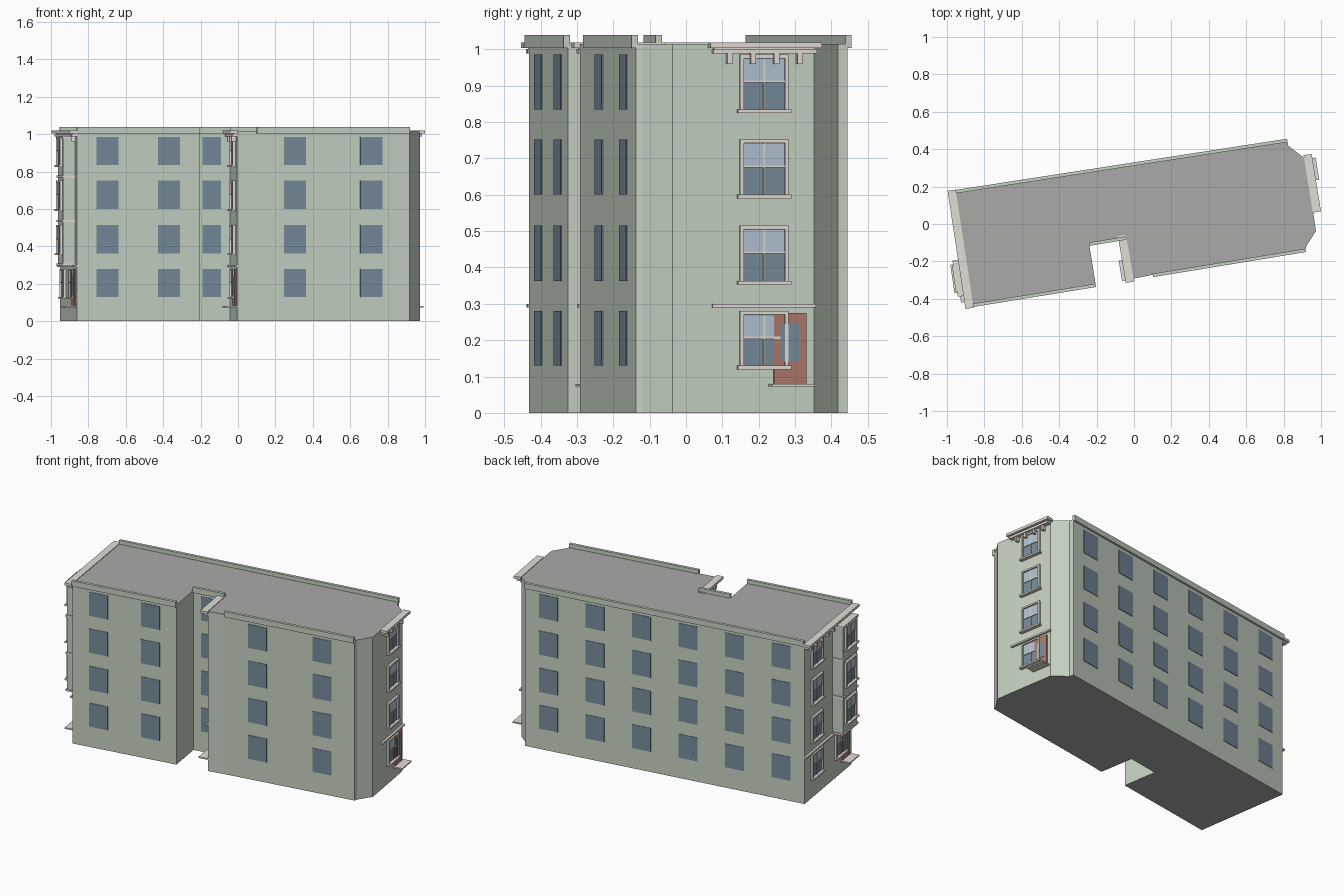
import bpy, bmesh
from mathutils import Vector

if "Cube" in bpy.data.objects:
    bpy.data.objects.remove(bpy.data.objects["Cube"])

def mat(name, r, g, b):
    m = bpy.data.materials.new(name)
    m.diffuse_color = (r, g, b, 1)
    m.use_nodes = True
    m.node_tree.nodes["Principled BSDF"].inputs["Base Color"].default_value = m.diffuse_color
    return m

GREEN = mat("green_paint", 0.56, 0.64, 0.54)
ROOF = mat("roof_grey", 0.40, 0.41, 0.39)
TRIM = mat("beige_trim", 0.76, 0.72, 0.66)
DARK = mat("dark_glass", 0.18, 0.26, 0.33)
LIGHT = mat("light_glass", 0.44, 0.54, 0.65)
RED = mat("red_door", 0.42, 0.19, 0.15)

# footprint corners, counter-clockwise
P = dict(A=(-.953, .17), B=(-.862, -.432), C=(-.205, -.325), D=(-.24, -.105),
         E=(-.042, -.072), F=(-.005, -.292), F2=(.10, -.272), G=(.917, -.138),
         G2=(.92, -.12), H=(.973, -.037), K=(.956, .075), I=(.911, .352),
         J2=(.825, .418), J=(.82, .444))
P = {k: Vector((x, y, 0)) for k, (x, y) in P.items()}
TOP = 1.015
FLOORS = [(.13, .28), (.363, .515), (.6, .752), (.835, .985)]

# main body with grey roof
bm = bmesh.new()
f = bm.faces.new([bm.verts.new(p) for p in P.values()])
ext = bmesh.ops.extrude_face_region(bm, geom=[f])
for v in ext["geom"]:
    if isinstance(v, bmesh.types.BMVert):
        v.co.z = TOP
bmesh.ops.recalc_face_normals(bm, faces=bm.faces)
for f in bm.faces:
    f.material_index = 1 if abs(f.normal.z) > .5 else 0
me = bpy.data.meshes.new("building_body")
bm.to_mesh(me)
bm.free()
me.materials.append(GREEN)
me.materials.append(ROOF)
bpy.context.collection.objects.link(bpy.data.objects.new("building_body", me))

parts = {}

class Wall:
    """Places boxes on a wall: s along it, z up, d outward."""
    def __init__(self, a, b, label):
        self.o, self.label = P[a], label
        self.len = (P[b] - P[a]).length
        self.u = (P[b] - P[a]).normalized()
        self.n = Vector((self.u.y, -self.u.x, 0))

    def box(self, part, m, s0, s1, z0, z1, d0, d1):
        b, _ = parts.setdefault(self.label + "_" + part, (bmesh.new(), m))
        vs = [b.verts.new(self.o + self.u * s + self.n * d + Vector((0, 0, z)))
              for z in (z0, z1) for s, d in ((s0, d0), (s0, d1), (s1, d1), (s1, d0))]
        fs = [b.faces.new([vs[i] for i in q]) for q in
              ((0, 1, 2, 3), (4, 5, 6, 7), (0, 1, 5, 4), (1, 2, 6, 5), (2, 3, 7, 6), (3, 0, 4, 7))]
        bmesh.ops.recalc_face_normals(b, faces=fs)

    # trimmed sash window
    def sash(self, c, w, z0, z1, d):
        t, h, mid = .01, w / 2, z0 + (z1 - z0) * .54
        self.box("lower_glass", DARK, c - h, c + h, z0, mid, d - .002, d + .004)
        self.box("upper_glass", LIGHT, c - h + .006, c + h - .006, mid, z1 - .004, d - .002, d + .006)
        self.box("upper_sash", DARK, c - h, c + h, mid, z1, d - .002, d + .005)
        for x in (c - h, c + h):
            self.box("window_frames", TRIM, x - t / 2, x + t / 2, z0, z1, d, d + .014)
        self.box("window_frames", TRIM, c - h - t / 2, c + h + t / 2, z1 - .002, z1 + .008, d, d + .014)
        self.box("window_sills", TRIM, c - h - .012, c + h + .012, z0 - .01, z0, d, d + .022)
        self.box("window_bars", TRIM, c - h, c + h, mid - .003, mid + .003, d, d + .009)
        self.box("window_bars", TRIM, c - .002, c + .002, z0, z1, d, d + .009)

    # cornice with brackets
    def cornice(self, brackets):
        L = self.len
        self.box("cornice", TRIM, -.014, L + .016, 1.003, 1.019, -.002, .042)
        self.box("cornice", TRIM, -.004, L + .004, .988, 1.001, 0, .028)
        self.box("cornice", TRIM, 0, L, 1.0, 1.004, 0, .02)
        for i in range(brackets):
            c = L * (i + .65) / (brackets + .3)
            self.box("brackets", TRIM, c - .007, c + .007, .96, .99, 0, .024)

    # door with glass and threshold
    def door(self, c, w):
        self.box("door", RED, c - w / 2, c + w / 2, .08, .275, -.002, .008)
        self.box("door_glass", DARK, c - w * .3, c + w * .3, .14, .245, 0, .01)
        self.box("doorstep", TRIM, c - w / 2 - .014, c + w / 2 + .016, .072, .08, 0, .06)

# plain walls: windows and parapet
for a, b, label, n, w in (("B", "C", "front_left", 2, .12), ("D", "E", "notch_back", 1, .1),
                          ("F2", "G", "front_right", 2, .12), ("J", "A", "back", 6, .12)):
    wall = Wall(a, b, label)
    for i in range(n):
        c = wall.len * (i + .5) / n
        for z0, z1 in FLOORS:
            wall.box("windows", DARK, c - w / 2, c + w / 2, z0, z1, -.002, .003)
    wall.box("parapet", GREEN, 0, wall.len, 1.004, 1.039, -.006, .012)

# decorated walls: right end, notch side, left end
for a, b, label, cols, w, dc, dw, br in (("K", "I", "right_end", [.5], .125, .76, .09, 4),
                                         ("E", "F", "notch_side", [.5], .1, .76, .08, 3),
                                         ("A", "B", "left_end", [.25, .75], .13, .865, .09, 8)):
    wall = Wall(a, b, label)
    bay = label == "left_end"
    for k, col in enumerate(cols):
        for i, (z0, z1) in enumerate(FLOORS):
            wall.sash(wall.len * col, w, z0, z1 - .008, .065 if bay and k and i else 0)
    wall.door(wall.len * dc, dw)
    wall.box("belt_course", TRIM, -.004, wall.len + .004, .29, .3, 0, .014)
    wall.cornice(br)
    # projecting bay over the door
    if bay:
        c = wall.len * .75
        wall.box("bay", GREEN, c - .092, c + .092, .302, .988, -.002, .065)
        for z in (.296, .53, .768, .978):
            wall.box("bay_bands", TRIM, c - .098, c + .098, z, z + .012, 0, .072)

for name, (b, m) in parts.items():
    me = bpy.data.meshes.new(name)
    b.to_mesh(me)
    b.free()
    me.materials.append(m)
    bpy.context.collection.objects.link(bpy.data.objects.new(name, me))
